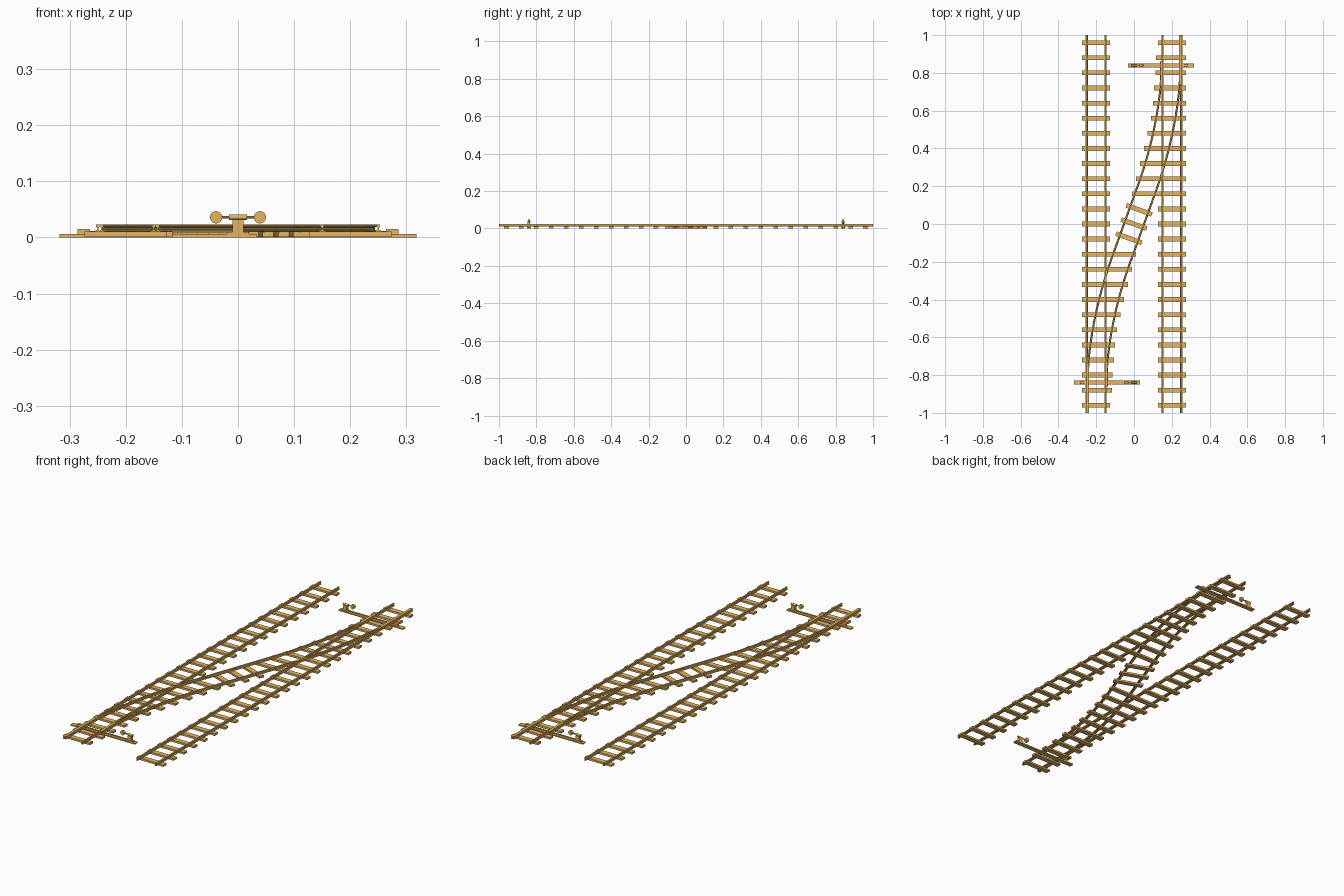
import bpy, bmesh, math
from mathutils import Vector, Matrix

if "Cube" in bpy.data.objects:
    bpy.data.objects.remove(bpy.data.objects["Cube"])

wood = bpy.data.materials.new("warm_orange")
wood.diffuse_color = (0.78, 0.46, 0.12, 1)
wood.use_nodes = True
wood.node_tree.nodes["Principled BSDF"].inputs["Base Color"].default_value = wood.diffuse_color

def finish(name, bm, turn=False):
    # turn = half-turn copy about the centre, for the point-symmetric layout
    if turn:
        bmesh.ops.rotate(bm, verts=bm.verts, cent=(0, 0, 0), matrix=Matrix.Rotation(math.pi, 3, 'Z'))
    bmesh.ops.recalc_face_normals(bm, faces=bm.faces)
    me = bpy.data.meshes.new(name)
    bm.to_mesh(me)
    bm.free()
    me.materials.append(wood)
    ob = bpy.data.objects.new(name, me)
    bpy.context.collection.objects.link(ob)
    return ob

def add_box(bm, x0, x1, y0, y1, z0, z1, angle=0):
    c = Vector(((x0 + x1) / 2, (y0 + y1) / 2, (z0 + z1) / 2))
    m = Matrix.Translation(c) @ Matrix.Rotation(angle, 4, 'Z') @ Matrix.Diagonal((x1 - x0, y1 - y0, z1 - z0, 1))
    bmesh.ops.create_cube(bm, size=1, matrix=m)

def add_cyl(bm, centre, r, length, axis, sides=16):
    rot = {'X': Matrix.Rotation(math.pi / 2, 4, 'Y'), 'Y': Matrix.Rotation(math.pi / 2, 4, 'X'),
           'Z': Matrix.Identity(4)}[axis]
    bmesh.ops.create_cone(bm, cap_ends=True, segments=sides, radius1=r, radius2=r, depth=length,
                          matrix=Matrix.Translation(centre) @ rot)

# Rail cross-section: foot, web and head
HALF = [(0.0055, 0.010), (0.0055, 0.0118), (0.0015, 0.0133), (0.0015, 0.0178), (0.0035, 0.019), (0.0035, 0.0228)]
PROFILE = HALF + [(-x, z) for x, z in reversed(HALF)]

def rail(name, pts, turn=False):
    bm = bmesh.new()
    rings = []
    for i, p in enumerate(pts):
        a, b = pts[max(i - 1, 0)], pts[min(i + 1, len(pts) - 1)]
        d = Vector((b[0] - a[0], b[1] - a[1])).normalized()
        rings.append([bm.verts.new((p[0] + d.y * u, p[1] - d.x * u, z)) for u, z in PROFILE])
    n = len(PROFILE)
    for r, s in zip(rings, rings[1:]):
        for k in range(n):
            bm.faces.new((r[k], r[(k + 1) % n], s[(k + 1) % n], s[k]))
    bm.faces.new(rings[0])
    bm.faces.new(rings[-1])
    finish(name, bm, turn)

# Crossover centre line: straight middle, easing into each track
S, Y0, Y1 = 0.36, 0.19, 0.92
def centre(y):
    a = min(abs(y), Y1)
    if a <= Y0:
        x, s = S * a, S
    else:
        x, s = 0.2 - S / (2 * (Y1 - Y0)) * (Y1 - a) ** 2, S * (Y1 - a) / (Y1 - Y0)
    return math.copysign(x, y), s

def crossing_points():
    pts = []
    for i in range(41):
        y = -1 + 1.86 * i / 40
        x, s = centre(y)
        n = math.hypot(1, s)
        pts.append((min(max(x - 0.05 / n, -0.243), 0.143), y + 0.05 * s / n if 0 < i < 40 else y))
    return pts

# Tie left ends along the switch half, from y = 0.16 to 0.88
REACH = [-0.01, 0.01, 0.033, 0.053, 0.072, 0.09, 0.1, 0.107, 0.113, 0.117]

for turn, side in ((False, "right"), (True, "left")):
    # Straight rails
    for x, where in ((0.15, "inner"), (0.25, "outer")):
        rail(f"{side}_{where}_rail", [(x, -1), (x, 1)], turn)
    # Curved crossover rail
    rail(f"{side}_crossover_rail", crossing_points(), turn)
    # Ties
    bm = bmesh.new()
    for i in range(-12, 13):
        x0 = REACH[i - 2] if 2 <= i <= 11 else 0.127
        add_box(bm, x0, 0.274, i * 0.08 - 0.0125, i * 0.08 + 0.0125, 0.001, 0.0105)
    finish(f"{side}_ties", bm, turn)

    # Switch timber with throw rod and end block
    bm = bmesh.new()
    add_box(bm, -0.033, 0.318, 0.829, 0.851, 0.0, 0.006)
    add_box(bm, 0.264, 0.286, 0.833, 0.847, 0.006, 0.0155)
    add_box(bm, 0.0, 0.27, 0.837, 0.843, 0.008, 0.0115)
    for x in (0.143, 0.243):
        add_box(bm, x - 0.007, x + 0.007, 0.833, 0.847, 0.006, 0.0125)
    finish(f"{side}_switch_timber", bm, turn)

    # Switch stand: post, head and weighted lever
    bm = bmesh.new()
    add_box(bm, -0.02, 0.02, 0.831, 0.849, 0.006, 0.010)
    add_box(bm, -0.0095, 0.0095, 0.833, 0.847, 0.010, 0.032)
    add_cyl(bm, (0, 0.84, 0.036), 0.005, 0.032, 'X', 12)
    add_cyl(bm, (0.024, 0.84, 0.036), 0.002, 0.04, 'X', 8)
    add_cyl(bm, (0.039, 0.84, 0.036), 0.011, 0.012, 'Y', 20)
    add_cyl(bm, (0.039, 0.84, 0.036), 0.003, 0.016, 'Y', 10)
    finish(f"{side}_switch_stand", bm, turn)

# Angled ties in the middle of the crossover
bm = bmesh.new()
for y in (-0.075, 0, 0.075):
    x = S * y
    add_box(bm, x - 0.072, x + 0.072, y - 0.0125, y + 0.0125, 0.001, 0.0105, -math.atan(S))
finish("crossover_ties", bm)
